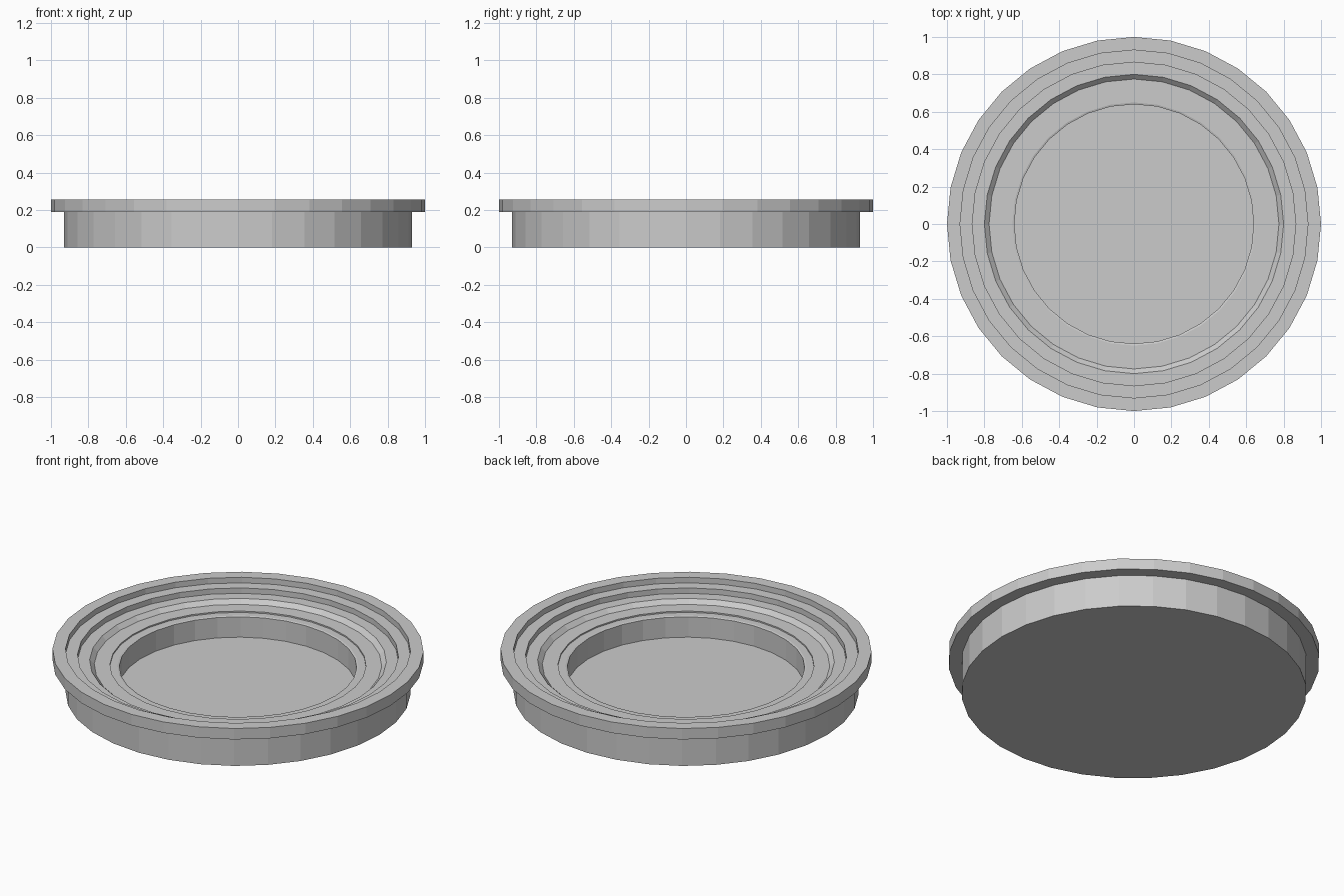
import bpy, bmesh, math

if "Cube" in bpy.data.objects:
    bpy.data.objects.remove(bpy.data.objects["Cube"])

SIDES = 32

# Lathe profile (radius, height): underside, flange, stepped inner rings, floor
profile = [(0.93, 0.0), (0.93, 0.19), (1.0, 0.19), (1.0, 0.255),
           (0.93, 0.255), (0.93, 0.222),
           (0.865, 0.222), (0.865, 0.19),
           (0.80, 0.19), (0.775, 0.166),
           (0.69, 0.166), (0.69, 0.158),
           (0.65, 0.158), (0.64, 0.155), (0.64, 0.034)]

bm = bmesh.new()
rings = [[bm.verts.new((r * math.cos(2 * math.pi * i / SIDES),
                        r * math.sin(2 * math.pi * i / SIDES), z))
          for i in range(SIDES)] for r, z in profile]

# Walls and ledges
for a, b in zip(rings, rings[1:]):
    for i in range(SIDES):
        j = (i + 1) % SIDES
        bm.faces.new((a[i], a[j], b[j], b[i]))

# Underside and dish floor
bm.faces.new(list(reversed(rings[0])))
bm.faces.new(rings[-1])

mesh = bpy.data.meshes.new("stepped_dish")
bm.to_mesh(mesh)
bm.free()
dish = bpy.data.objects.new("stepped_dish", mesh)
bpy.context.collection.objects.link(dish)
